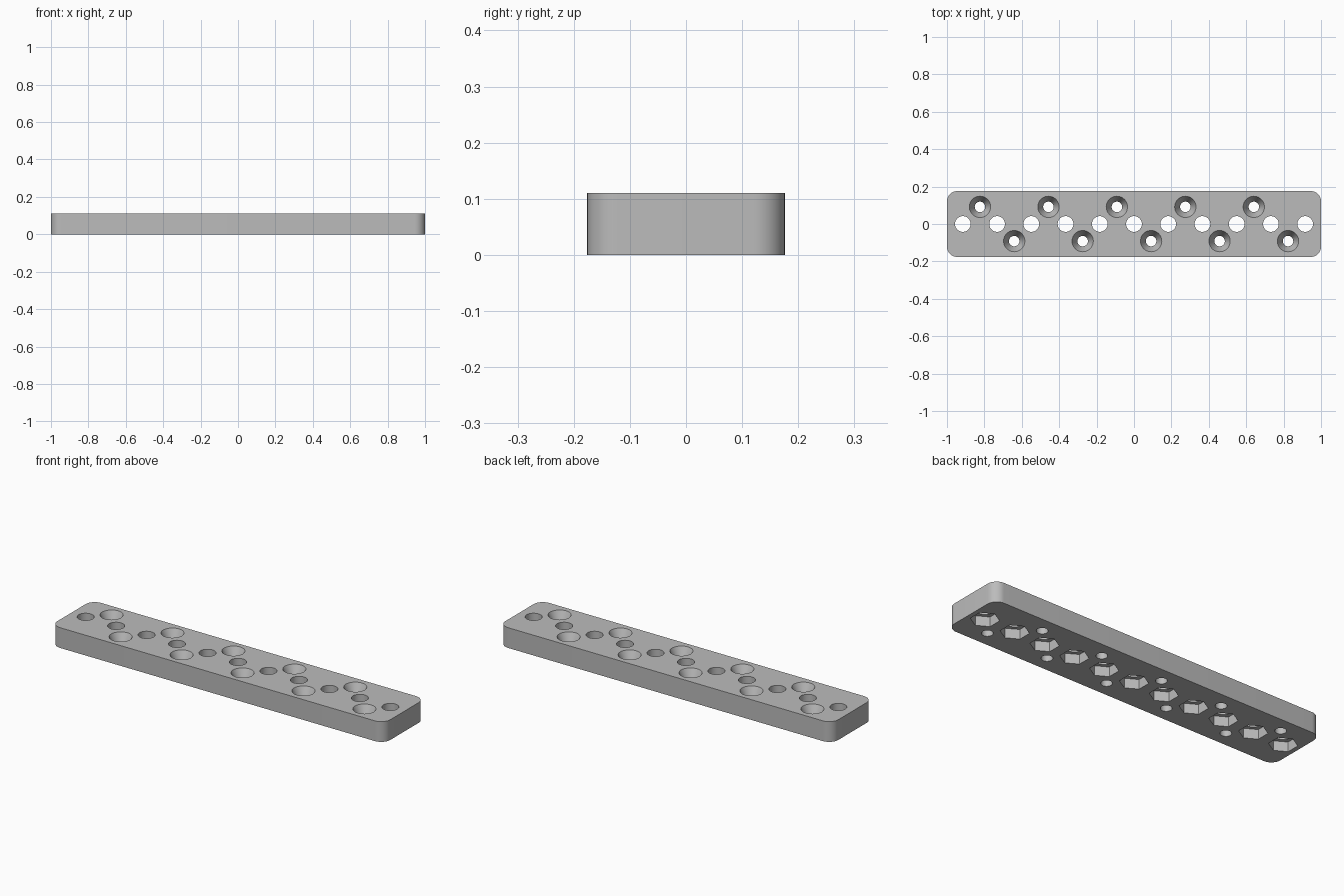
import bpy, bmesh, math

old = bpy.data.objects.get("Cube")
if old:
    bpy.data.objects.remove(old, do_unlink=True)

PITCH = 0.183
LENGTH, WIDTH, HEIGHT, CORNER = 2.0, 0.352, 0.11, 0.055

grey = bpy.data.materials.new("light grey")
grey.use_nodes = True
colour = (0.5, 0.5, 0.5, 1)
grey.diffuse_color = colour
grey.node_tree.nodes["Principled BSDF"].inputs["Base Color"].default_value = colour


def stack(bm, rings):
    """Close a solid through a list of point rings, bottom to top."""
    loops = [[bm.verts.new(p) for p in ring] for ring in rings]
    n = len(loops[0])
    for low, high in zip(loops, loops[1:]):
        for i in range(n):
            j = (i + 1) % n
            bm.faces.new((low[i], low[j], high[j], high[i]))
    bm.faces.new(loops[0][::-1])
    bm.faces.new(loops[-1])


def turned(bm, x, y, profile, sides, turn=0.0):
    """Turn a (radius, height) profile about a vertical axis."""
    angles = [turn + math.tau * i / sides for i in range(sides)]
    stack(bm, [[(x + r * math.cos(a), y + r * math.sin(a), z) for a in angles]
               for r, z in profile])


def to_object(name, bm):
    mesh = bpy.data.meshes.new(name)
    bm.to_mesh(mesh)
    bm.free()
    mesh.materials.append(grey)
    obj = bpy.data.objects.new(name, mesh)
    bpy.context.collection.objects.link(obj)
    return obj


# Plate with rounded upright corners
bm = bmesh.new()
outline = []
for quarter, (sx, sy) in enumerate([(1, 1), (-1, 1), (-1, -1), (1, -1)]):
    for step in range(13):
        a = math.pi / 2 * (quarter + step / 12)
        outline.append((sx * (LENGTH / 2 - CORNER) + CORNER * math.cos(a),
                        sy * (WIDTH / 2 - CORNER) + CORNER * math.sin(a)))
stack(bm, [[(x, y, z) for x, y in outline] for z in (0, HEIGHT)])
plate = to_object("drilled_plate", bm)

# Round bolt holes along the middle, and countersunk holes alternating beside them
holes = bmesh.new()
for i in range(-5, 6):
    turned(holes, i * PITCH, 0, [(0.042, -0.05), (0.042, HEIGHT + 0.05)], 40)
for i in range(10):
    side = 1 if i % 2 == 0 else -1
    turned(holes, (i - 4.5) * PITCH, side * PITCH / 2,
           [(0.028, -0.05), (0.028, 0.05), (0.057, HEIGHT), (0.057, HEIGHT + 0.05)], 40)
hole_cutter = to_object("hole_cutter", holes)

# Hexagonal nut pockets under the middle holes
pockets = bmesh.new()
for i in range(-5, 6):
    turned(pockets, i * PITCH, 0, [(0.07, -0.05), (0.07, 0.052)], 6, math.pi / 6)
pocket_cutter = to_object("pocket_cutter", pockets)

for cutter in (hole_cutter, pocket_cutter):
    cutter.hide_render = True
    cut = plate.modifiers.new(cutter.name, 'BOOLEAN')
    cut.operation = 'DIFFERENCE'
    cut.solver = 'EXACT'
    cut.object = cutter

# Bake the cuts and drop the cutters
bpy.context.view_layer.update()
graph = bpy.context.evaluated_depsgraph_get()
baked = bpy.data.meshes.new_from_object(plate.evaluated_get(graph))
plate.modifiers.clear()
plate.data = baked
for cutter in (hole_cutter, pocket_cutter):
    bpy.data.objects.remove(cutter, do_unlink=True)
baked.materials.clear()
baked.materials.append(grey)
for face in baked.polygons:
    face.material_index = 0

# Smooth round walls, keep edges sharp
bpy.ops.object.select_all(action='DESELECT')
plate.select_set(True)
bpy.context.view_layer.objects.active = plate
bpy.ops.object.shade_smooth_by_angle(angle=math.radians(25))
